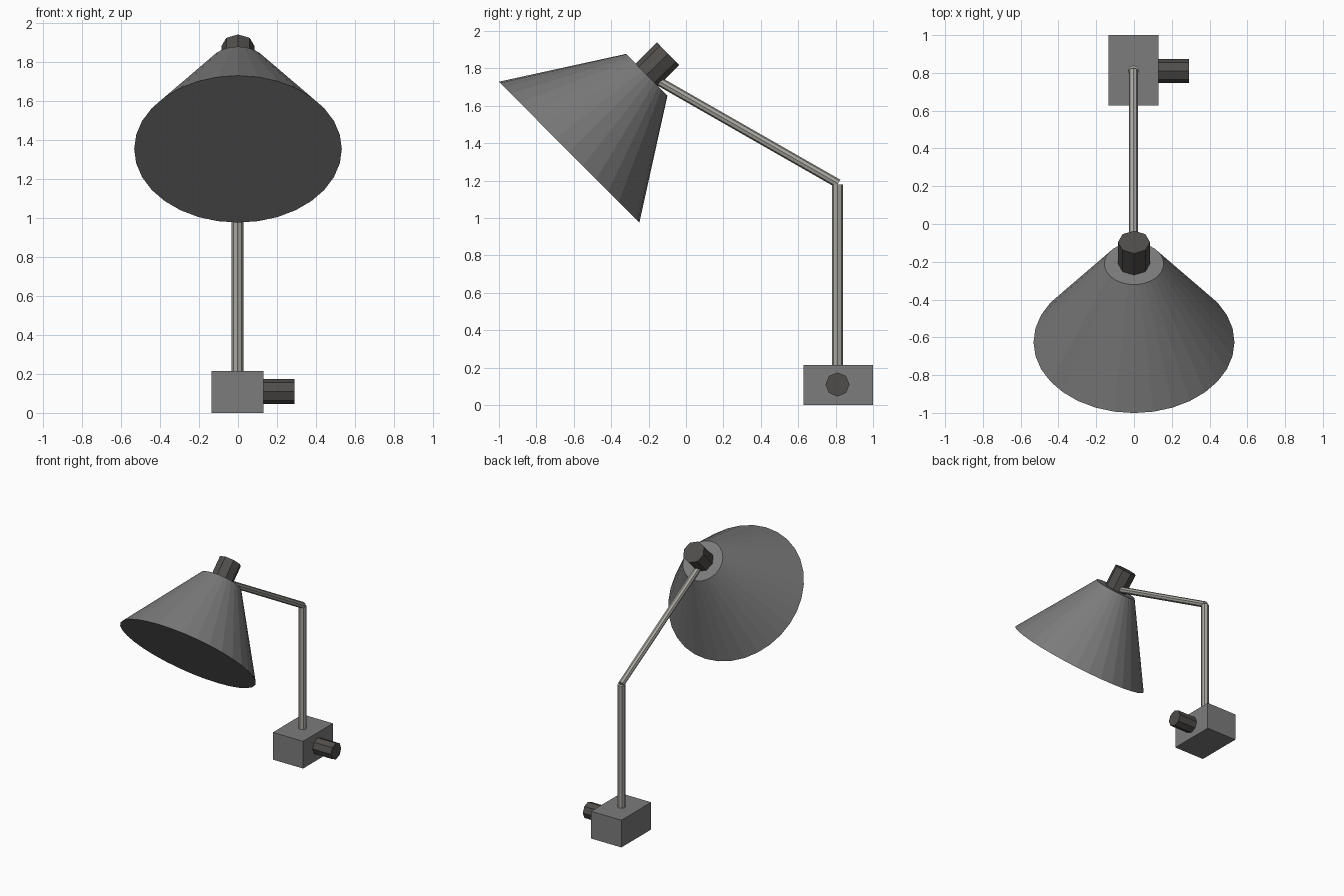
import bpy
import bmesh
from mathutils import Vector, Matrix

if "Cube" in bpy.data.objects:
    bpy.data.objects.remove(bpy.data.objects["Cube"])

# Shared colours
def material(name, rgb):
    m = bpy.data.materials.new(name)
    m.diffuse_color = (*rgb, 1)
    m.use_nodes = True
    m.node_tree.nodes["Principled BSDF"].inputs["Base Color"].default_value = m.diffuse_color
    return m

DARK = material("dark_plastic", (0.08, 0.075, 0.07))
GREY = material("grey_paint", (0.2, 0.2, 0.2))
METAL = material("bare_metal", (0.4, 0.39, 0.36))


def finish(name, bm, mat):
    mesh = bpy.data.meshes.new(name)
    bm.to_mesh(mesh)
    bm.free()
    mesh.materials.append(mat)
    obj = bpy.data.objects.new(name, mesh)
    bpy.context.collection.objects.link(obj)
    return obj


def tube(name, start, end, r1, r2, sides, mat):
    """Closed flat-sided cylinder or cone running from start to end."""
    a, b = Vector(start), Vector(end)
    turn = Vector((0, 0, 1)).rotation_difference(b - a).to_matrix().to_4x4()
    bm = bmesh.new()
    bmesh.ops.create_cone(bm, cap_ends=True, segments=sides, radius1=r1, radius2=r2,
                          depth=(b - a).length,
                          matrix=Matrix.Translation((a + b) / 2) @ turn)
    return finish(name, bm, mat)


# Base block
bm = bmesh.new()
bmesh.ops.create_cube(bm, size=1, matrix=Matrix.Translation((-0.003, 0.814, 0.1075))
                      @ Matrix.Diagonal((0.265, 0.372, 0.215, 1)))
finish("base_block", bm, GREY)

# Switch knob on the side of the base
tube("side_knob", (0.12, 0.81, 0.11), (0.29, 0.81, 0.11), 0.064, 0.064, 8, DARK)

# Upright pole and sloping arm
tube("upright_pole", (-0.003, 0.81, 0.2), (-0.003, 0.81, 1.178), 0.03, 0.03, 8, METAL)
tube("sloping_arm", (-0.003, 0.813, 1.184), (-0.003, -0.16, 1.74), 0.024, 0.024, 8, METAL)

# Conical shade tilted 45 degrees, with its cap
tube("shade", (0, -0.625, 1.352), (0, -0.21, 1.766), 0.532, 0.157, 32, GREY)
tube("shade_cap", (0, -0.22, 1.756), (0, -0.096, 1.879), 0.085, 0.085, 8, DARK)
